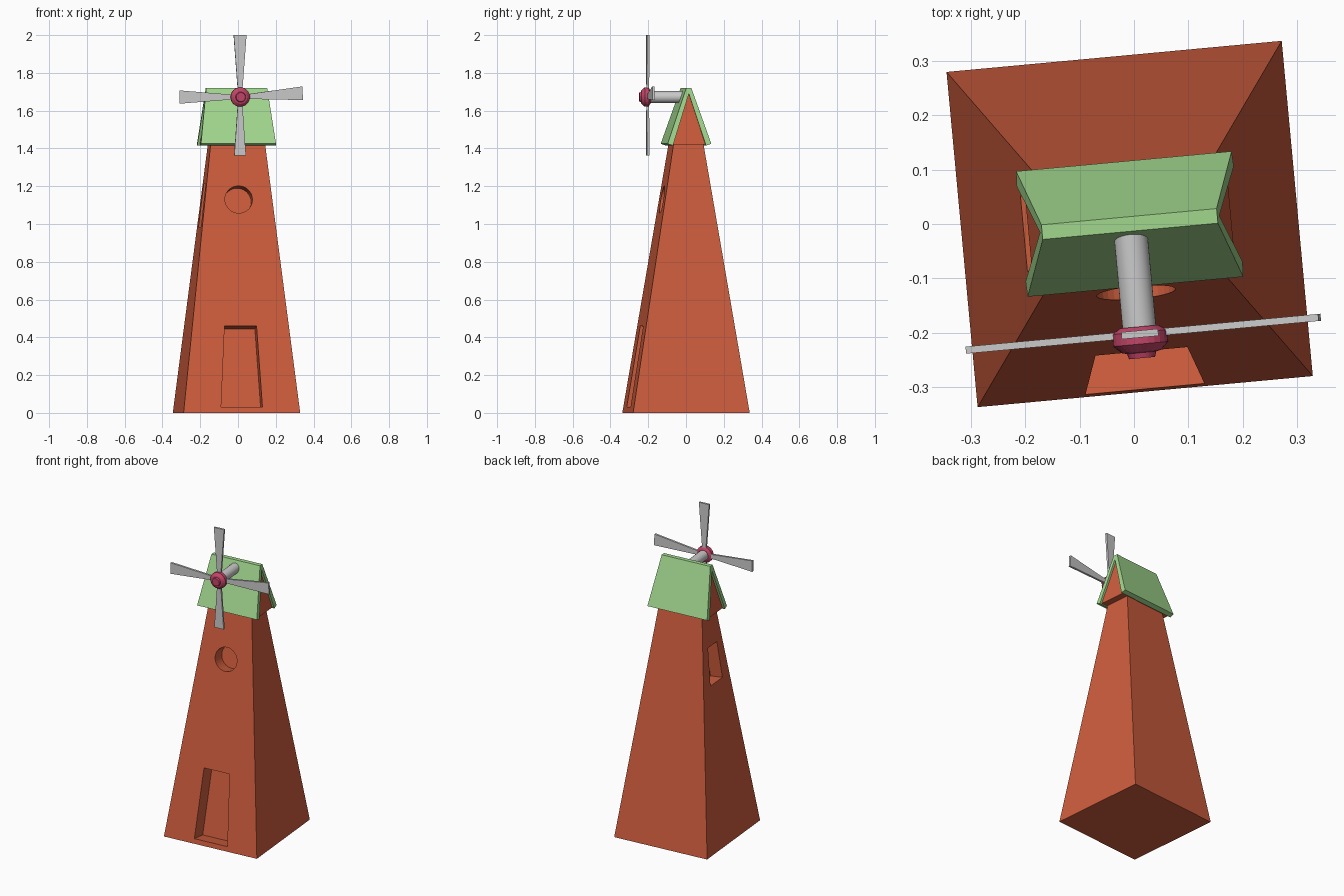
import bpy, bmesh, math
from mathutils import Vector, Matrix

if "Cube" in bpy.data.objects:
    bpy.data.objects.remove(bpy.data.objects["Cube"])

# the whole mill is turned slightly about z
PLACE = Matrix.Translation((-0.008, 0, 0)) @ Matrix.Rotation(math.radians(5.3), 4, 'Z')
AXIS_Z = 1.672


def paint(name, rgb):
    m = bpy.data.materials.new(name)
    m.diffuse_color = (*rgb, 1)
    m.use_nodes = True
    m.node_tree.nodes["Principled BSDF"].inputs["Base Color"].default_value = m.diffuse_color
    return m


RED = paint("brick_red", (0.62, 0.11, 0.046))
GREEN = paint("roof_green", (0.36, 0.68, 0.27))
PINK = paint("hub_pink", (0.55, 0.06, 0.14))


def loft(name, rings, mat=None):
    """Closed solid through a list of equal-length point rings."""
    bm = bmesh.new()
    rows = [[bm.verts.new(p) for p in ring] for ring in rings]
    n = len(rows[0])
    for a, b in zip(rows, rows[1:]):
        for i in range(n):
            j = (i + 1) % n
            bm.faces.new((a[i], a[j], b[j], b[i]))
    bm.faces.new(rows[0])
    bm.faces.new(rows[-1])
    bmesh.ops.recalc_face_normals(bm, faces=bm.faces)
    me = bpy.data.meshes.new(name)
    bm.to_mesh(me)
    bm.free()
    ob = bpy.data.objects.new(name, me)
    bpy.context.collection.objects.link(ob)
    ob.matrix_world = PLACE
    if mat:
        me.materials.append(mat)
    return ob


def rect(hx, hy, z):
    return [(-hx, -hy, z), (hx, -hy, z), (hx, hy, z), (-hx, hy, z)]


def circle_y(r, y, n=32):
    return [(r * math.cos(t), y, AXIS_Z + r * math.sin(t))
            for t in (2 * math.pi * i / n for i in range(n))]


def across(profile, half_low, half_high, z_low, z_high):
    """Two mirrored rings of a (y, z) profile, narrowing in x with height."""
    def half(z):
        return half_low + (half_high - half_low) * (z - z_low) / (z_high - z_low)
    return [[(s * half(z), y, z) for y, z in profile] for s in (-1, 1)]


# tapering tower body
BASE, TOP_X, TOP_Y, TOP_Z = 0.31, 0.145, 0.08, 1.42
tower = loft("tower", [rect(BASE, BASE, 0), rect(TOP_X, TOP_Y, TOP_Z)], RED)


def recess(name, outline, top_half, depth, turn):
    """Cut an outline (u, z) square into a leaning wall; turn 0 = front, -90 = left."""
    slope = (BASE - top_half) / TOP_Z
    normal = Vector((0, -1, slope)).normalized()
    rot = Matrix.Rotation(math.radians(turn), 3, 'Z')
    wall = [Vector((u, -(BASE - slope * z), z)) for u, z in outline]
    cutter = loft(name, [[rot @ (p + normal * d) for p in wall] for d in (0.03, -depth)], RED)
    cutter.hide_render = True
    cutter.hide_viewport = True
    cutter.display_type = 'WIRE'
    mod = tower.modifiers.new(name, 'BOOLEAN')
    mod.operation = 'DIFFERENCE'
    mod.solver = 'EXACT'
    mod.object = cutter


# door, round front window and left window
recess("door_cutter", [(-0.11, 0.03), (0.11, 0.03), (0.085, 0.46), (-0.085, 0.46)], TOP_Y, 0.1, 0)
recess("round_window_cutter",
       [(0.073 * math.cos(math.tau * i / 32), 1.13 + 0.072 * math.sin(math.tau * i / 32))
        for i in range(32)], TOP_Y, 0.08, 0)
recess("side_window_cutter", [(-0.07, 0.985), (0.07, 0.985), (0.052, 1.215), (-0.052, 1.215)],
       TOP_X, 0.08, -90)

# gable block under the roof
loft("gable", across([(-0.086, 1.42), (0.086, 1.42), (0, 1.695)], 0.187, 0.152, 1.42, 1.695), RED)

# roof: two slabs joined by a flat ridge
roof_profile = [(-0.116, 1.425), (-0.0135, 1.72), (0.0135, 1.72), (0.116, 1.425),
                (0.088, 1.415), (0, 1.69), (-0.088, 1.415)]
loft("roof", across(roof_profile, 0.2, 0.162, 1.42, 1.72), GREEN)

# sail shaft
shaft = loft("shaft", [circle_y(0.031, -0.01), circle_y(0.031, -0.2)])

# stepped hub
hub_profile = [(0.036, -0.19), (0.051, -0.2), (0.051, -0.222),
               (0.036, -0.236), (0.027, -0.238), (0.024, -0.248)]
loft("hub", [circle_y(r, y, 24) for r, y in hub_profile], PINK)

# four flared blades: angle from +x, length, half width at the tip
blades = [(3.5, 0.333, 0.036), (90, 0.328, 0.034), (180, 0.322, 0.035), (270, 0.31, 0.031)]
for k, (angle, length, tip) in enumerate(blades):
    rot = Matrix.Rotation(-math.radians(angle), 3, 'Y')
    rings = []
    for r, w in ((0.02, 0.011), (length, tip)):
        corners = [(r, -0.21, -w), (r, -0.197, -w), (r, -0.197, w), (r, -0.21, w)]
        rings.append([rot @ Vector(c) + Vector((0, 0, AXIS_Z)) for c in corners])
    loft(f"blade_{k + 1}", rings)

# smooth only the round shaft
bpy.context.view_layer.objects.active = shaft
shaft.select_set(True)
bpy.ops.object.shade_smooth_by_angle()
